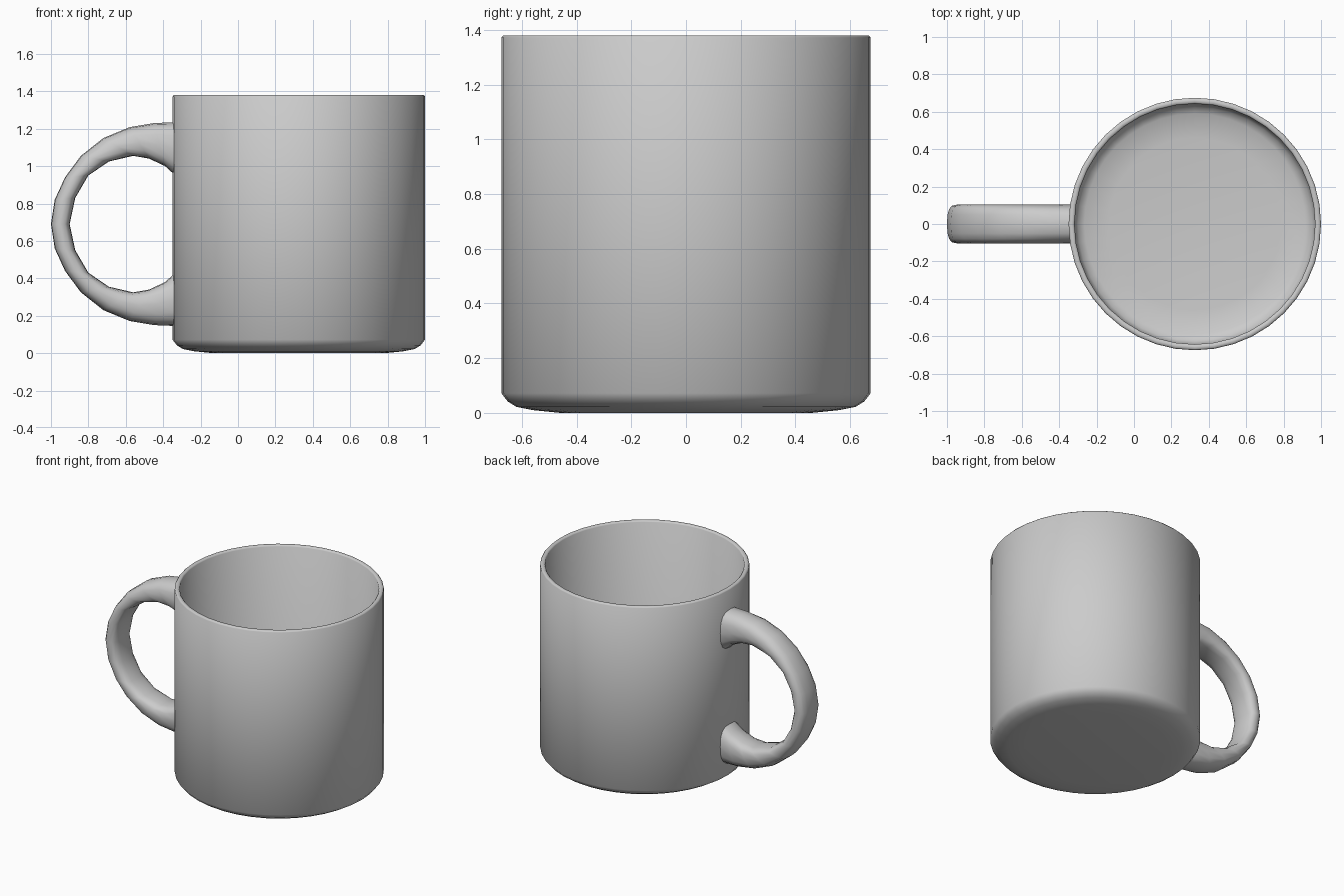
import bpy, bmesh, math
from mathutils import Vector

if "Cube" in bpy.data.objects:
    bpy.data.objects.remove(bpy.data.objects["Cube"])

CX, SEG = 0.325, 40
MID_Z = 0.69


def finish(name, bm, angle):
    bmesh.ops.recalc_face_normals(bm, faces=bm.faces[:])
    mesh = bpy.data.meshes.new(name)
    bm.to_mesh(mesh)
    bm.free()
    ob = bpy.data.objects.new(name, mesh)
    bpy.context.collection.objects.link(ob)
    bpy.ops.object.select_all(action='DESELECT')
    ob.select_set(True)
    bpy.context.view_layer.objects.active = ob
    bpy.ops.object.shade_smooth_by_angle(angle=math.radians(angle))
    return ob


def loft(bm, rings):
    # Skin consecutive rings and cap both ends
    vr = [[bm.verts.new(p) for p in ring] for ring in rings]
    n = len(vr[0])
    for a, b in zip(vr, vr[1:]):
        for i in range(n):
            bm.faces.new((a[i], a[(i + 1) % n], b[(i + 1) % n], b[i]))
    bm.faces.new(vr[0])
    bm.faces.new(vr[-1])


# Cup: outside from base to rim, then down the inside to the floor
profile = [(0.46, 0.0), (0.56, 0.01), (0.62, 0.022), (0.652, 0.042), (0.675, 0.072),
           (0.675, 1.372), (0.668, 1.38), (0.65, 1.38), (0.643, 1.372),
           (0.643, 0.11), (0.625, 0.075), (0.59, 0.055), (0.46, 0.04)]
bm = bmesh.new()
loft(bm, [[(CX + r * math.cos(2 * math.pi * i / SEG),
            r * math.sin(2 * math.pi * i / SEG), z) for i in range(SEG)]
          for r, z in profile])
finish("cup_body", bm, 50)

# Handle: upper-half outer and inner edges, mirrored to the lower half
outer = [(-0.33, 1.235), (-0.45, 1.23), (-0.58, 1.208), (-0.72, 1.15),
         (-0.84, 1.055), (-0.925, 0.94), (-0.98, 0.82), (-1.0, 0.69)]
inner = [(-0.33, 0.945), (-0.39, 1.0), (-0.475, 1.04), (-0.56, 1.055),
         (-0.69, 1.025), (-0.80, 0.95), (-0.87, 0.83), (-0.90, 0.69)]


def mirrored(pts):
    return pts + [(x, 2 * MID_Z - z) for x, z in reversed(pts[:-1])]


def rounded(v):
    return math.copysign(abs(v) ** 0.75, v)


rings = []
for o, i in zip(mirrored(outer), mirrored(inner)):
    o, i = Vector((o[0], 0, o[1])), Vector((i[0], 0, i[1]))
    mid, half = (o + i) / 2, (o - i) / 2
    rings.append([mid + half * rounded(math.cos(t)) + Vector((0, 0.103 * rounded(math.sin(t)), 0))
                  for t in (2 * math.pi * k / 16 for k in range(16))])
bm = bmesh.new()
loft(bm, rings)
finish("handle", bm, 60)
